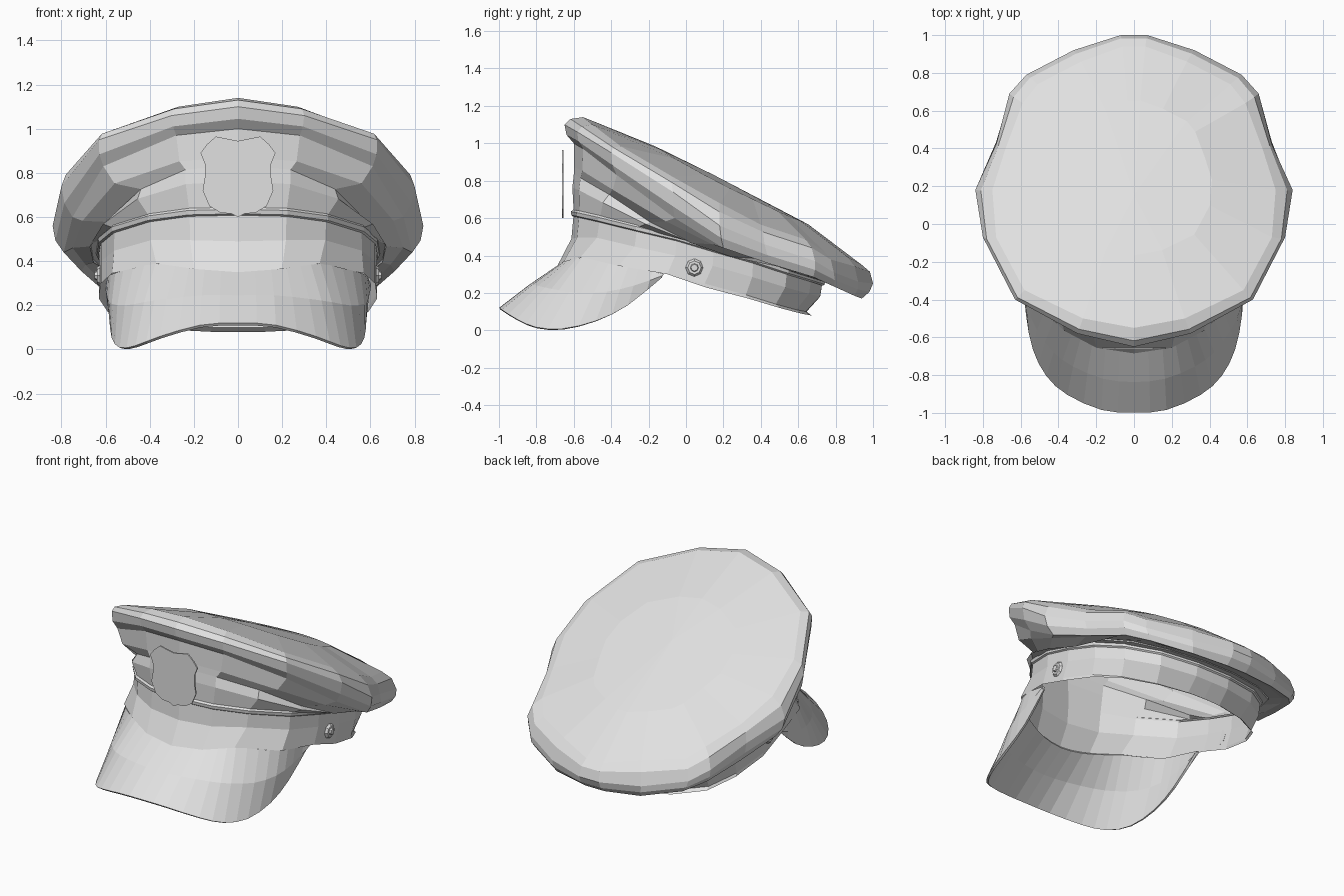
import bpy
import bmesh
from mathutils import Vector

cube = bpy.data.objects.get("Cube")
if cube:
    bpy.data.objects.remove(cube, do_unlink=True)

grey = bpy.data.materials.new("light_grey")
grey.use_nodes = True
colour = (0.75, 0.75, 0.75, 1)
grey.diffuse_color = colour
grey.node_tree.nodes["Principled BSDF"].inputs["Base Color"].default_value = colour


def finish(name, bm):
    """Turn a bmesh into a flat shaded object."""
    bmesh.ops.recalc_face_normals(bm, faces=bm.faces)
    mesh = bpy.data.meshes.new(name)
    bm.to_mesh(mesh)
    bm.free()
    mesh.materials.append(grey)
    obj = bpy.data.objects.new(name, mesh)
    bpy.context.collection.objects.link(obj)
    return obj


def mirrored(half):
    """Closed loop from a half loop whose ends lie on the centre line."""
    pts = [Vector(p) for p in half]
    return pts + [Vector((-p.x, p.y, p.z)) for p in reversed(pts[1:-1])]


def blend(a, b, t, tz=None):
    """Mix two loops, with an optional separate factor for height."""
    tz = t if tz is None else tz
    return [Vector((*p.xy.lerp(q.xy, t), p.z + (q.z - p.z) * tz)) for p, q in zip(a, b)]


def resize(loop, factor, lift=0):
    centre = sum(loop, Vector()) / len(loop)
    return [Vector((*(centre.xy + (p.xy - centre.xy) * factor), p.z + lift)) for p in loop]


def loft(name, loops, start=None, end=None, closed=True):
    """Skin a stack of loops, closing the ends with fans if points are given."""
    bm = bmesh.new()
    rows = [[bm.verts.new(p) for p in loop] for loop in loops]
    n = len(rows[0])
    span = range(n if closed else n - 1)
    for a, b in zip(rows, rows[1:]):
        for i in span:
            j = (i + 1) % n
            bm.faces.new((a[i], a[j], b[j], b[i]))
    for tip, row in ((start, rows[0]), (end, rows[-1])):
        if tip is not None:
            v = bm.verts.new(tip)
            for i in span:
                bm.faces.new((v, row[i], row[(i + 1) % n]))
    return finish(name, bm)


# Guide loops, listed from front to back
band_bottom = mirrored([
    (0, -.685, .35), (.2, -.655, .365), (.37, -.565, .39), (.57, -.36, .345),
    (.62, -.1, .3), (.63, .1, .25), (.59, .32, .19), (.5, .48, .14),
    (.32, .59, .11), (.12, .64, .1), (0, .645, .1)])
band_top = mirrored([
    (0, -.6, .63), (.22, -.57, .625), (.4, -.46, .6), (.56, -.26, .55),
    (.62, -.05, .5), (.63, .15, .44), (.6, .36, .38), (.52, .54, .32),
    (.35, .67, .28), (.12, .73, .26), (0, .73, .26)])
underside = mirrored([
    (0, -.6, 1), (.28, -.55, .97), (.61, -.37, .83), (.75, -.06, .6),
    (.79, .2, .44), (.71, .45, .355), (.63, .68, .285), (.53, .79, .235),
    (.3, .9, .185), (.07, .94, .17), (0, .94, .17)])
rim = mirrored([
    (0, -.65, 1.1), (.3, -.58, 1.06), (.63, -.4, .95), (.8, -.07, .74),
    (.84, .18, .56), (.73, .42, .46), (.66, .69, .37), (.57, .79, .31),
    (.32, .92, .26), (.07, 1, .25), (0, 1, .25)])
top_edge = mirrored([
    (0, -.55, 1.14), (.27, -.5, 1.1), (.58, -.35, .985), (.73, -.07, .82),
    (.75, .18, .68), (.68, .4, .565), (.59, .64, .485), (.51, .74, .42),
    (.28, .86, .395), (.06, .94, .35), (0, .94, .35)])

# Hollow crown with creased walls, a rounded rim and a sloping top
low_wall = resize(blend(band_top, underside, .24, .36), 1.01)
fold = blend(band_top, underside, .3, .55)
high_wall = blend(band_top, underside, .76, .66)
for p, q in zip(low_wall, fold):
    # deepest pleats fall either side of the front
    if .25 < abs(q.x) < .63 and q.y < 0:
        q.xy *= .95
    # the wall tucks up under the rim at the back
    if p.y > .3:
        p.z += .02
        q.z += .04
top_inner = resize(top_edge, .55)
for p in top_inner:
    p.z = .9 - .51 * p.y - .12 * p.x ** 2
loft("crown", [band_top, low_wall, fold, high_wall, underside,
               resize(blend(underside, rim, .55, .45), 1.012), rim,
               resize(blend(rim, top_edge, .5, .55), 1.02, .008), top_edge, top_inner],
     end=(0, .15, .83))

# Flared head band, with a lip turned out along the back
lip = [Vector((p.x, p.y + .04 * max(p.y, 0), p.z - .02 * (p.y > 0))) for p in band_bottom]
loft("band", [lip, band_bottom, blend(band_bottom, band_top, .85, .5), band_top])

# Piping at the top of the band
loft("piping", [resize(band_top, s, z) for s, z in
                ((1.004, -.022), (1.018, -.015), (1.022, .005), (1.006, .015))])


# Visor, a curved sheet drooping at its corners
def strip(half):
    """Mirror an open row and round it with in-between points."""
    pts = [Vector(p) for p in half]
    pts = [Vector((-p.x, p.y, p.z)) for p in reversed(pts[1:])] + pts
    row = [pts[0]]
    for i, (b, c) in enumerate(zip(pts, pts[1:])):
        a, d = pts[max(i - 1, 0)], pts[min(i + 2, len(pts) - 1)]
        row += [(9 * (b + c) - a - d) / 16, c]
    return row


visor_inner = strip([
    (0, -.67, .35), (.15, -.65, .36), (.28, -.6, .375), (.37, -.55, .385),
    (.47, -.46, .365), (.55, -.36, .345), (.58, -.25, .33), (.59, -.12, .3)])
visor_outer = strip([
    (0, -.995, .115), (.17, -.98, .105), (.35, -.9, .055), (.46, -.8, .014),
    (.53, -.66, .006), (.565, -.48, .05), (.575, -.31, .135), (.585, -.13, .285)])
visor_mid = blend(visor_inner, visor_outer, .5, .47)
for p in visor_mid:
    p.x *= 1.015
visor = loft("visor", [visor_inner, visor_mid, visor_outer], closed=False)
solid = visor.modifiers.new("thickness", "SOLIDIFY")
solid.thickness = .014
solid.offset = 0

# Shield plate standing on the front
outline = [(0, .945), (.05, .955), (.1, .965), (.14, .93), (.17, .89), (.15, .84),
           (.15, .78), (.16, .72), (.13, .65), (.08, .62), (.03, .615), (0, .6)]
sides = [mirrored([(x, y, z) for x, z in outline]) for y in (-.663, -.654)]
loft("front_shield", sides, start=(0, -.663, .78), end=(0, -.654, .78))

# Side buttons: a small faceted disc with a raised knob
for side, label in ((1, "left"), (-1, "right")):
    bm = bmesh.new()
    for radius, depth, reach in ((.048, .014, .633), (.024, .014, .643)):
        made = bmesh.ops.create_cone(bm, cap_ends=True, segments=8, radius1=radius,
                                     radius2=radius * .75, depth=depth)
        for v in made["verts"]:
            x, y, z = v.co
            v.co = (side * (reach + z), .045 + y, .335 + x)
    finish(label + "_button", bm)
